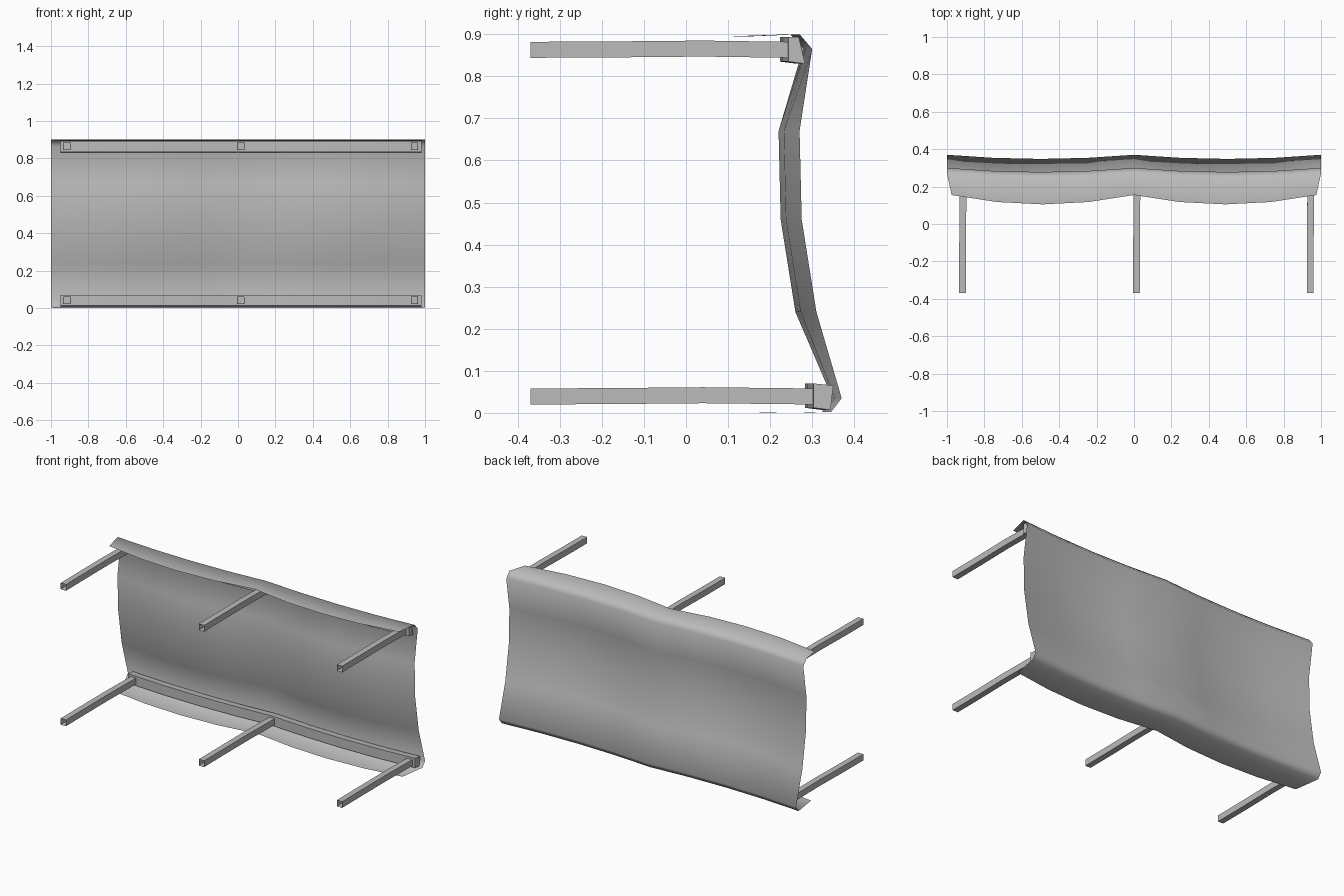
import bpy, bmesh, math

cube = bpy.data.objects.get("Cube")
if cube:
    bpy.data.objects.remove(cube, do_unlink=True)

grey = bpy.data.materials.new("light_grey")
grey.use_nodes = True
grey.diffuse_color = (0.5, 0.5, 0.5, 1)
grey.node_tree.nodes["Principled BSDF"].inputs["Base Color"].default_value = (0.5, 0.5, 0.5, 1)


def sag(x):
    """Two shallow scallops across the width, deepest at a quarter and three quarters."""
    return 1 - (2 * abs(x) - 1) ** 2


def make_object(name, bm, smooth=None):
    mesh = bpy.data.meshes.new(name)
    bmesh.ops.recalc_face_normals(bm, faces=bm.faces)
    bm.to_mesh(mesh)
    bm.free()
    mesh.materials.append(grey)
    obj = bpy.data.objects.new(name, mesh)
    bpy.context.collection.objects.link(obj)
    if smooth:
        bpy.ops.object.select_all(action='DESELECT')
        obj.select_set(True)
        bpy.context.view_layer.objects.active = obj
        bpy.ops.object.shade_smooth_by_angle(angle=math.radians(smooth))
    return obj


def skin(bm, rows, closed=False):
    """Bridge rows of points with quads; closed joins each row into a loop."""
    grid = [[bm.verts.new(p) for p in row] for row in rows]
    for a, b in zip(grid, grid[1:]):
        n = len(a)
        for i in range(n if closed else n - 1):
            j = (i + 1) % n
            bm.faces.new((a[i], a[j], b[j], b[i]))
    return grid


# Curved panel with lips folded forward: y at the ends, z, sag depth, half width
profile = [
    (0.19, 0.000, 0.045, 0.975),
    (0.345, 0.002, 0.022, 1.0),
    (0.37, 0.035, 0.022, 1.0),
    (0.31, 0.24, 0.05, 1.0),
    (0.275, 0.46, 0.05, 1.0),
    (0.27, 0.67, 0.05, 1.0),
    (0.30, 0.865, 0.022, 1.0),
    (0.27, 0.90, 0.022, 1.0),
    (0.155, 0.895, 0.05, 0.975),
]
columns = [i / 4 - 1 for i in range(9)]
bm = bmesh.new()
skin(bm, [[(x * w, y - d * sag(x), z) for x in columns] for y, z, d, w in profile])
make_object("curved_panel", bm, smooth=75)


# Rails that follow the scallops behind each lip
def rail(name, section):
    bm = bmesh.new()
    xs = [-0.95 + 1.93 * i / 8 for i in range(9)]
    grid = skin(bm, [[(x, y - 0.022 * sag(x), z) for y, z in section] for x in xs], True)
    bm.faces.new(grid[0])
    bm.faces.new(grid[-1])
    make_object(name, bm)


rail("bottom_rail", [(0.305, 0.012), (0.345, 0.007), (0.352, 0.065), (0.305, 0.07)])
rail("top_rail", [(0.245, 0.835), (0.285, 0.83), (0.27, 0.893), (0.245, 0.893)])


# Square tubular struts, open at the front, with a slight upward bow
def strut(name, x, z, y_back):
    bm = bmesh.new()
    rows = []
    for y, lift, shift in ((-0.37, 0, 0), (-0.17, 0.001, 0), (0.04, 0.003, 0.002), (y_back, 0, 0.003)):
        rows.append([(x + shift + sx * 0.018, y, z + lift + sz * 0.019)
                     for sx, sz in ((-1, -1), (1, -1), (1, 1), (-1, 1))])
    skin(bm, rows, True)
    make_object(name, bm)


for side, x in (("right", -0.917), ("middle", 0.013), ("left", 0.942)):
    strut("bottom_strut_" + side, x, 0.039, 0.305)
    strut("top_strut_" + side, x, 0.863, 0.247)
